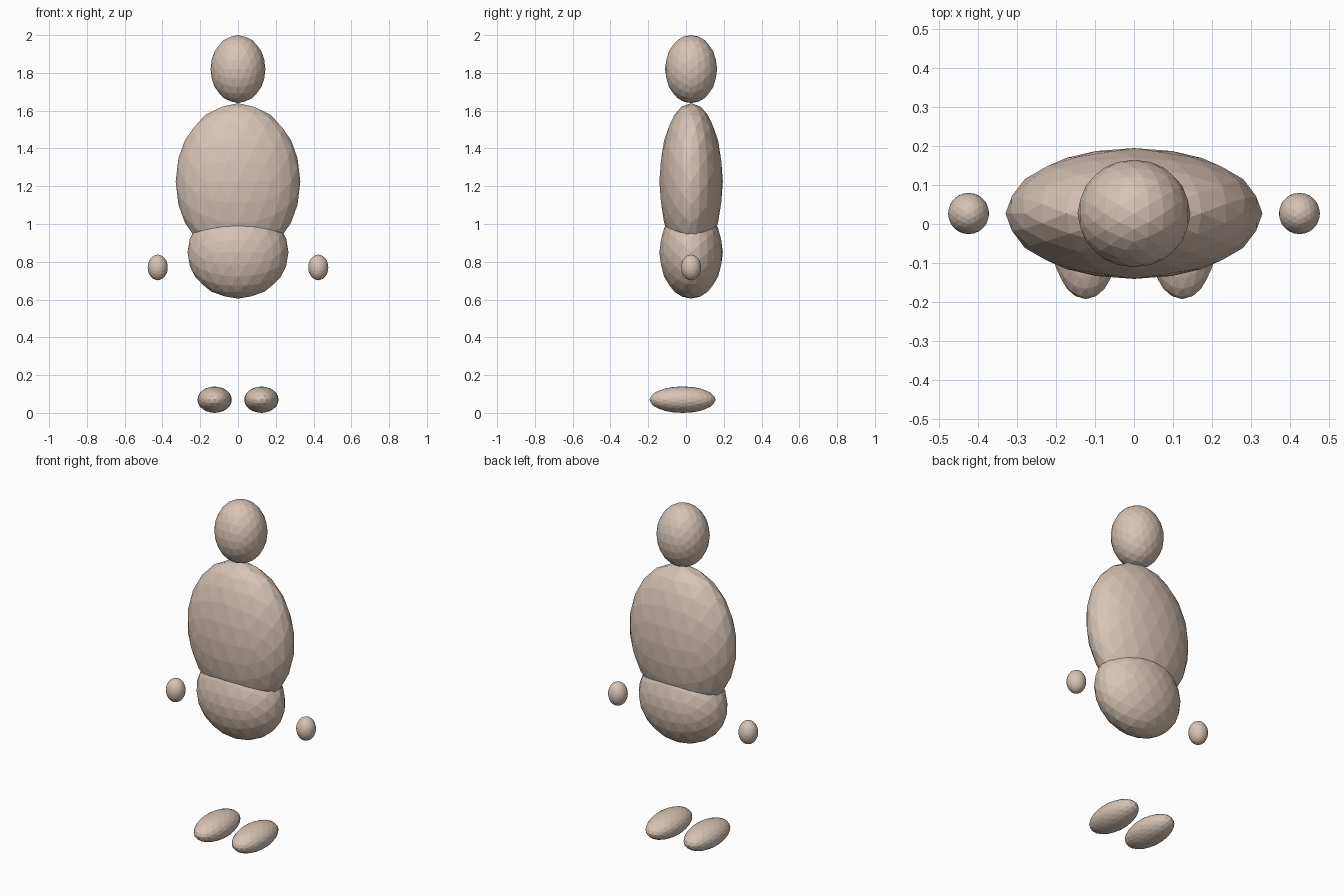
import bpy
import bmesh
from math import atan2, sqrt
from mathutils import Matrix, Vector

cube = bpy.data.objects.get("Cube")
if cube:
    bpy.data.objects.remove(cube, do_unlink=True)

# Single warm beige material
skin = bpy.data.materials.new("warm_beige")
skin.use_nodes = True
SKIN_COLOUR = (0.68, 0.55, 0.46, 1)
skin.diffuse_color = SKIN_COLOUR
bsdf = next(n for n in skin.node_tree.nodes if n.type == "BSDF_PRINCIPLED")
bsdf.inputs["Base Color"].default_value = SKIN_COLOUR

# Turn that lines the icosphere's symmetry planes up with the axes
ALIGN = Matrix.Rotation(atan2(1 + sqrt(5), 2), 4, "Y")
MID_Y = 0.027


def ellipsoid(name, centre, radii):
    """Flat-shaded faceted ellipsoid."""
    bm = bmesh.new()
    bmesh.ops.create_icosphere(bm, subdivisions=3, radius=1)
    bm.transform(ALIGN)
    bm.transform(Matrix.Diagonal(Vector(radii)).to_4x4())
    mesh = bpy.data.meshes.new(name)
    bm.to_mesh(mesh)
    bm.free()
    mesh.materials.append(skin)
    obj = bpy.data.objects.new(name, mesh)
    obj.location = centre
    bpy.context.collection.objects.link(obj)
    return obj


# Head and body
ellipsoid("head", (0, MID_Y, 1.82), (0.145, 0.138, 0.18))
ellipsoid("torso", (0, MID_Y, 1.225), (0.33, 0.168, 0.415))
ellipsoid("pelvis", (0, MID_Y, 0.85), (0.267, 0.168, 0.245))

# Paired hands and feet
for side, sign in (("left", 1), ("right", -1)):
    ellipsoid(side + "_hand", (sign * 0.425, MID_Y, 0.77), (0.053, 0.053, 0.068))
    ellipsoid(side + "_foot", (sign * 0.124, -0.018, 0.07), (0.091, 0.175, 0.07))
